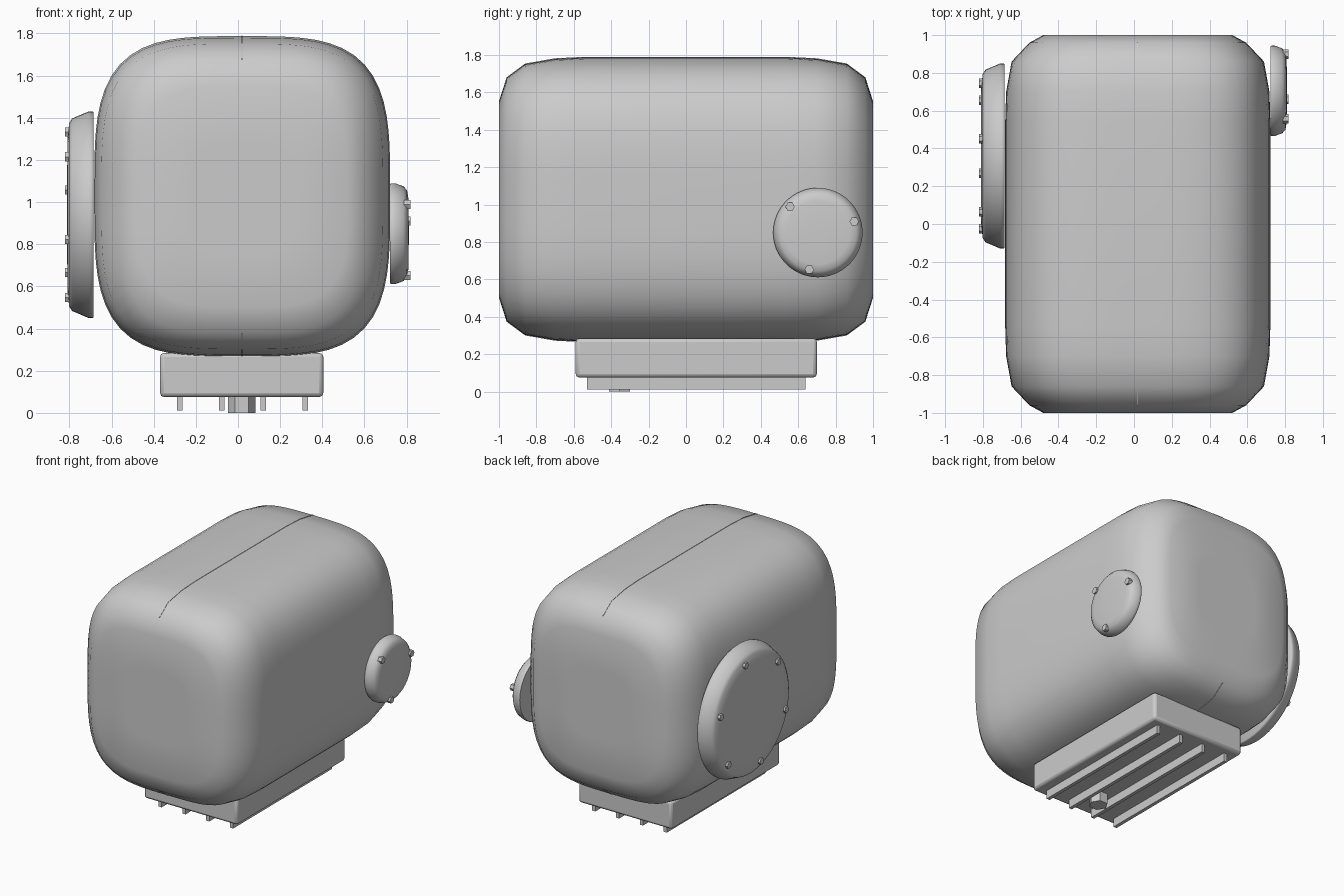
import bpy, bmesh
from math import sin, cos, pi, radians
from mathutils import Vector

if "Cube" in bpy.data.objects:
    bpy.data.objects.remove(bpy.data.objects["Cube"])


def finish(name, bm, angle=35):
    bmesh.ops.recalc_face_normals(bm, faces=bm.faces[:])
    me = bpy.data.meshes.new(name)
    bm.to_mesh(me)
    bm.free()
    ob = bpy.data.objects.new(name, me)
    bpy.context.collection.objects.link(ob)
    bpy.ops.object.select_all(action='DESELECT')
    ob.select_set(True)
    bpy.context.view_layer.objects.active = ob
    if angle >= 180:
        bpy.ops.object.shade_smooth()
    else:
        bpy.ops.object.shade_smooth_by_angle(angle=radians(angle))
    return ob


def loft(name, rings, angle=35):
    """Skin a list of equally sized point rings and cap both ends."""
    bm = bmesh.new()
    loops = [[bm.verts.new(p) for p in r] for r in rings]
    n = len(loops[0])
    for a, b in zip(loops, loops[1:]):
        for i in range(n):
            j = (i + 1) % n
            bm.faces.new((a[i], a[j], b[j], b[i]))
    bm.faces.new(loops[0])
    bm.faces.new(loops[-1])
    return finish(name, bm, angle)


def lathe(name, profile, centre, axis, n=64, angle=35):
    """Revolve (offset, radius) pairs round the X or Z axis."""
    c = Vector(centre)
    rings = []
    for d, r in profile:
        ring = []
        for i in range(n):
            u, v = r * cos(2 * pi * i / n), r * sin(2 * pi * i / n)
            ring.append(c + Vector((d, u, v) if axis == 'X' else (u, v, d)))
        rings.append(ring)
    return loft(name, rings, angle)


def box(name, x0, x1, y0, y1, z0, z1, bevel=0):
    bm = bmesh.new()
    bmesh.ops.create_cube(bm, size=1)
    for v in bm.verts:
        v.co = ((x0 + x1) / 2 + v.co.x * (x1 - x0),
                (y0 + y1) / 2 + v.co.y * (y1 - y0),
                (z0 + z1) / 2 + v.co.z * (z1 - z0))
    ob = finish(name, bm)
    if bevel:
        m = ob.modifiers.new("bevel", 'BEVEL')
        m.width, m.segments = bevel, 2
    return ob


# Housing: rounded-square sections drawn in towards both ends
CX, CZ = 0.02, 1.027
half = [(0.54, 0.702, 0.76), (0.70, 0.697, 0.752), (0.86, 0.668, 0.724),
        (0.96, 0.574, 0.65), (1.0, 0.50, 0.525), (1.0, 0.25, 0.26)]
sections = [(-y, a, b) for y, a, b in reversed(half)] + half


def squircle(y, a, b, n=80, power=3.6):
    pts = []
    for i in range(n):
        t = 2 * pi * i / n
        c, s = cos(t), sin(t)
        k = (abs(c) ** power + abs(s) ** power) ** (-1 / power)
        pts.append((CX + a * c * k, y, CZ + b * s * k))
    return pts


loft("housing", [squircle(*s) for s in sections], 180)

# Thin centre seam running over the top and under the bottom
seam = [(y, b + 0.003) for y, a, b in sections if abs(y) < 0.97]
outline = [(y, CZ + b) for y, b in seam] + [(y, CZ - b) for y, b in reversed(seam)]
loft("centre_seam", [[(x, y, z) for y, z in outline] for x in (0.016, 0.022)])

# Sump with cooling fins and a drain plug
box("sump", -0.37, 0.405, -0.59, 0.70, 0.075, 0.285, 0.02)
for i in range(4):
    x = -0.276 + 0.198 * i
    box("sump_fin", x - 0.013, x + 0.013, -0.53, 0.64, 0.012, 0.09)
lathe("drain_plug", [(0, 0.065), (0.09, 0.065)], (0.018, -0.355, 0), 'Z', 6, 20)


# Round, slightly domed side covers with hexagonal bolts
def cover(name, side, profile, y, z, bolt_r, bolts, bolt_x):
    lathe(name, [(side * d, r) for d, r in profile], (0, y, z), 'X', angle=50)
    for i in range(bolts):
        t = radians(17) + 2 * pi * i / bolts
        lathe(name + "_bolt",
              [(side * (bolt_x - 0.03), 0.025), (side * bolt_x, 0.025)],
              (0, y + bolt_r * cos(t), z + bolt_r * sin(t)), 'X', 6, 20)


cover("small_cover", 1, [(0.722, 0.236), (0.728, 0.239), (0.745, 0.239), (0.785, 0.225),
                         (0.802, 0.205), (0.808, 0.17), (0.81, 0.05)],
      0.705, 0.85, 0.203, 3, 0.818)
cover("large_cover", -1, [(0.685, 0.485), (0.69, 0.49), (0.708, 0.49), (0.786, 0.457),
                          (0.801, 0.435), (0.809, 0.36), (0.811, 0.1)],
      0.36, 0.94, 0.403, 6, 0.82)
